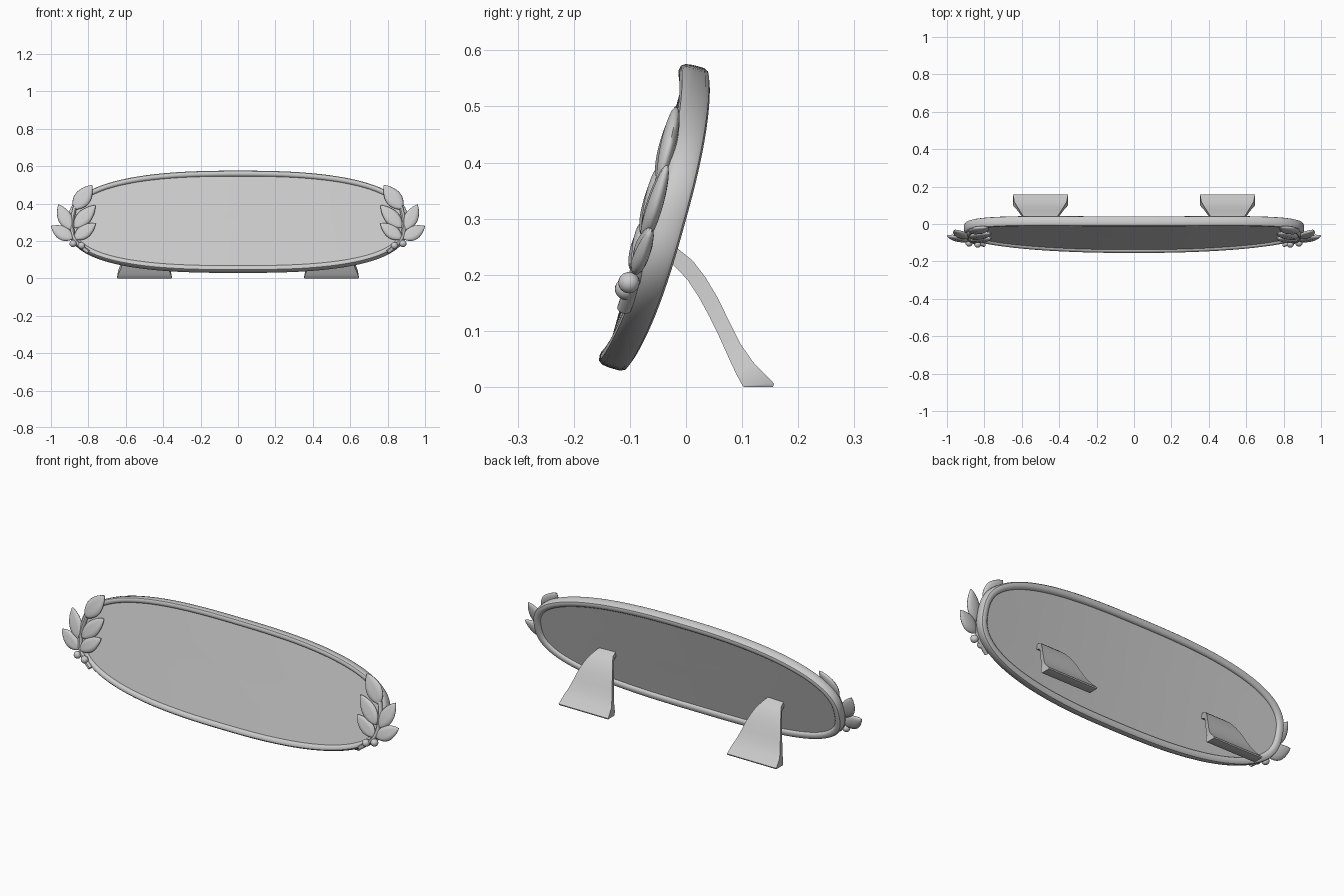
import bpy, bmesh, math
from mathutils import Vector

if "Cube" in bpy.data.objects:
    bpy.data.objects.remove(bpy.data.objects["Cube"], do_unlink=True)

grey = bpy.data.materials.new("light grey")
grey.use_nodes = True
grey.diffuse_color = (0.6, 0.6, 0.6, 1)
grey.node_tree.nodes["Principled BSDF"].inputs["Base Color"].default_value = (0.6, 0.6, 0.6, 1)

TILT = math.radians(15.5)
HALF_W, HALF_H = 0.91, 0.28
SEG = 128


def place(x, v, d):
    """Point on the leaning tray: x across, v up its face, d depth behind its front."""
    d += 0.03 * (x / HALF_W) ** 2
    return Vector((x, -0.083 + v * math.sin(TILT) + d * math.cos(TILT),
                   0.31 + v * math.cos(TILT) - d * math.sin(TILT)))


def up_face(z):
    return (z - 0.31) / math.cos(TILT)


def oval(angle, inset=0.0, scale=1.0):
    c, s = math.cos(angle), math.sin(angle)
    p = 2 / 2.6
    x = math.copysign(abs(c) ** p, c) * (HALF_W - inset) * scale
    v = math.copysign(abs(s) ** p, s) * (HALF_H - inset) * scale
    return x, v


def finish(name, bm, angle=40):
    bmesh.ops.recalc_face_normals(bm, faces=bm.faces)
    mesh = bpy.data.meshes.new(name)
    bm.to_mesh(mesh)
    bm.free()
    mesh.materials.append(grey)
    obj = bpy.data.objects.new(name, mesh)
    bpy.context.collection.objects.link(obj)
    bpy.ops.object.select_all(action='DESELECT')
    obj.select_set(True)
    bpy.context.view_layer.objects.active = obj
    bpy.ops.object.shade_smooth_by_angle(angle=math.radians(angle))
    return obj


def loft(name, rings, closed=False, angle=40):
    bm = bmesh.new()
    rows = [[bm.verts.new(p) for p in ring] for ring in rings]
    n = len(rows[0])
    pairs = list(zip(rows, rows[1:]))
    if closed:
        pairs.append((rows[-1], rows[0]))
    for a, b in pairs:
        for i in range(n):
            j = (i + 1) % n
            bm.faces.new((a[i], a[j], b[j], b[i]))
    if not closed:
        bm.faces.new(rows[0])
        bm.faces.new(rows[-1])
    return finish(name, bm, angle)


angles = [2 * math.pi * (i + 0.5) / SEG for i in range(SEG)]

# Rounded rim: (inset, depth) section swept around the oval
section = [(0.002, 0.008), (0.007, 0.001), (0.016, -0.001), (0.025, 0.001),
           (0.031, 0.007), (0.033, 0.016), (0.038, 0.040), (0.036, 0.047),
           (0.028, 0.053), (0.014, 0.054), (0.004, 0.050), (0, 0.042), (0, 0.022)]
loft("rim", [[place(*oval(a, s), d) for s, d in section] for a in angles], closed=True)

# Thin panel recessed on both sides of the rim
steps = [0.02, 0.2, 0.4, 0.6, 0.8, 1.0]
layers = [(k, 0.012) for k in steps] + [(k, 0.040) for k in reversed(steps)]
loft("panel", [[place(*oval(a, 0.03, k), d) for a in angles] for k, d in layers])

# Leaves: (base x, base z, tip x, tip z, half width), x measured outward
leaves = {
    "top_leaf": (0.875, 0.375, 0.78, 0.503, 0.045),
    "outer_upper_leaf": (0.895, 0.265, 0.96, 0.402, 0.038),
    "inner_upper_leaf": (0.875, 0.275, 0.762, 0.395, 0.040),
    "inner_lower_leaf": (0.875, 0.215, 0.76, 0.298, 0.037),
    "outer_lower_leaf": (0.885, 0.215, 1.0, 0.287, 0.038),
}


def leaf(name, side, bx, bz, tx, tz, width):
    base, tip = Vector((bx, up_face(bz))), Vector((tx, up_face(tz)))
    along = tip - base
    across = Vector((-along.y, along.x)).normalized()
    rings = []
    for i in range(15):
        t = 0.01 + 0.98 * i / 14
        swell = math.sin(math.pi * t ** 0.85) ** 0.8
        ring = []
        for j in range(16):
            a = 2 * math.pi * j / 16
            q = base + along * t + across * (width * swell * math.cos(a))
            groove = 0.004 * swell if j == 12 else 0
            d = -0.009 + 0.015 * swell ** 0.6 * math.sin(a) + groove
            ring.append(place(side * q.x, q.y, d))
        rings.append(ring)
    loft(name, rings, angle=60)


# Stem path: (outward x, z)
stem = [(0.80, 0.145), (0.835, 0.172), (0.865, 0.20), (0.882, 0.235),
        (0.888, 0.28), (0.885, 0.33), (0.872, 0.385)]

# Leg stations: upper y, upper z, lower y, lower z, half width
leg = [(-0.058, 0.262, -0.058, 0.235, 0.045), (-0.015, 0.247, -0.022, 0.217, 0.055),
       (0.012, 0.225, 0.002, 0.192, 0.072), (0.035, 0.195, 0.023, 0.160, 0.087),
       (0.056, 0.160, 0.042, 0.125, 0.101), (0.077, 0.117, 0.060, 0.088, 0.114),
       (0.097, 0.077, 0.077, 0.050, 0.127), (0.120, 0.044, 0.090, 0.022, 0.140),
       (0.157, 0.006, 0.101, 0.002, 0.147), (0.155, 0.0, 0.104, 0.0, 0.145)]

for side, label in ((1, "left"), (-1, "right")):
    for name, spec in leaves.items():
        leaf(label + "_" + name, side, *spec)

    rings = []
    for i, (x, z) in enumerate(stem):
        before, after = Vector(stem[max(i - 1, 0)]), Vector(stem[min(i + 1, len(stem) - 1)])
        run = (after - before).normalized()
        ring = []
        for j in range(10):
            a = 2 * math.pi * j / 10
            c, s = 0.011 * math.cos(a), 0.013 * math.sin(a)
            ring.append(place(side * (x - run.y * c), up_face(z + run.x * c), s - 0.004))
        rings.append(ring)
    loft(label + "_stem", rings)

    # Pair of berries at the foot of the sprig
    for name, x, z in (("outer_berry", 0.882, 0.190), ("inner_berry", 0.836, 0.178)):
        bm = bmesh.new()
        bmesh.ops.create_uvsphere(bm, u_segments=20, v_segments=12, radius=0.019)
        bmesh.ops.translate(bm, verts=bm.verts, vec=place(side * x, up_face(z), -0.013))
        finish(label + "_" + name, bm)

    # Curved, flaring support behind the tray
    mid = side * 0.5
    rings = [[(mid - w, yu, zu), (mid + w, yu, zu), (mid + w, yl, zl), (mid - w, yl, zl)]
             for yu, zu, yl, zl, w in leg]
    loft(label + "_leg", rings)
